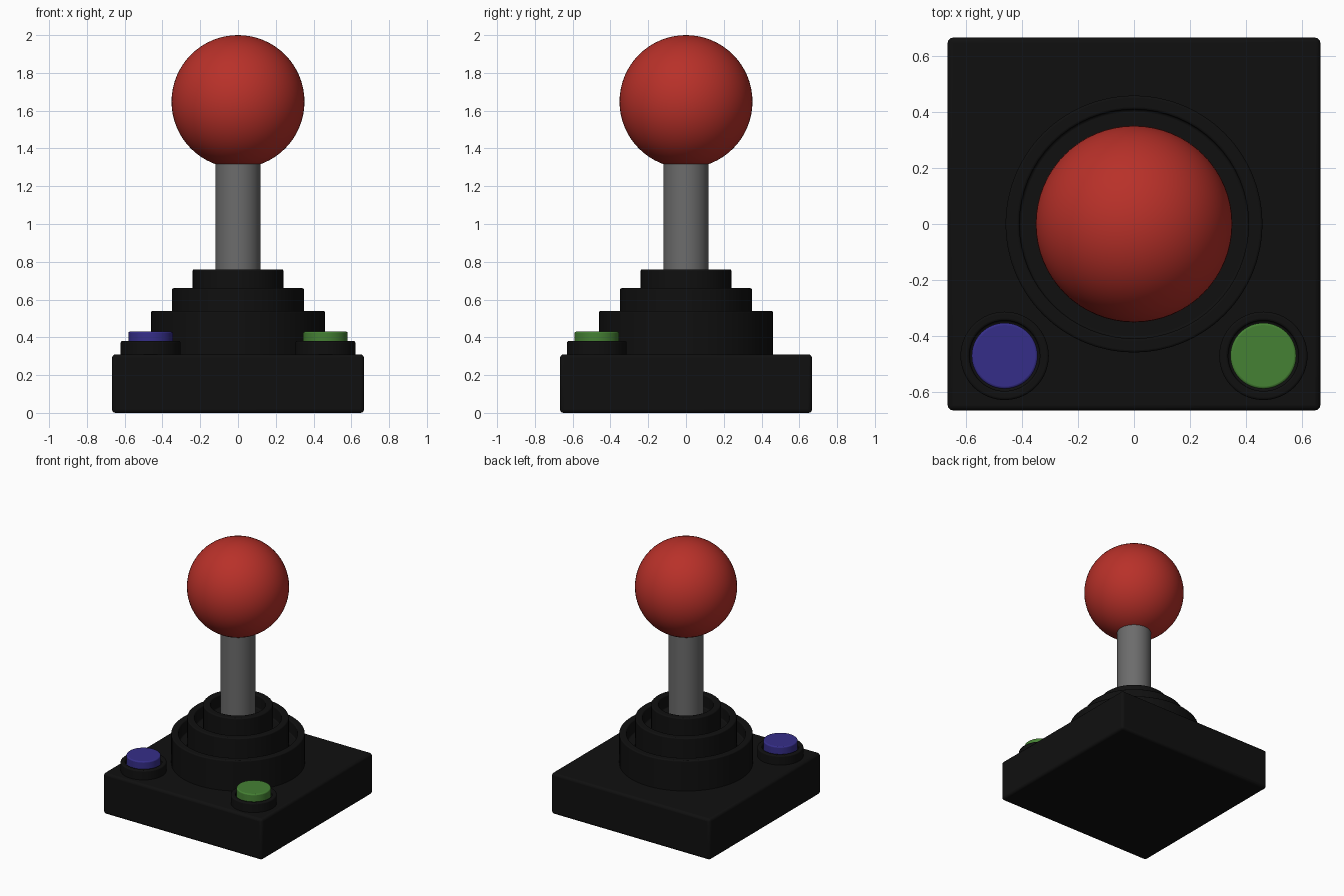
import bpy, math

if "Cube" in bpy.data.objects:
    bpy.data.objects.remove(bpy.data.objects["Cube"])


def material(name, rgb):
    m = bpy.data.materials.new(name)
    m.diffuse_color = (*rgb, 1)
    m.use_nodes = True
    m.node_tree.nodes["Principled BSDF"].inputs["Base Color"].default_value = m.diffuse_color
    return m


BLACK = material("black", (0.005, 0.005, 0.005))
RED = material("red", (0.48, 0.03, 0.022))
GREEN = material("green", (0.06, 0.22, 0.034))
BLUE = material("blue", (0.036, 0.027, 0.25))
STEEL = material("steel", (0.15, 0.15, 0.15))


def finish(name, mat, bevel=0.0):
    ob = bpy.context.object
    ob.name = name
    ob.data.materials.append(mat)
    if bevel:
        mod = ob.modifiers.new("bevel", 'BEVEL')
        mod.width, mod.segments = bevel, 3
        mod.limit_method = 'ANGLE'
        mod.angle_limit = math.radians(40)
    bpy.ops.object.shade_smooth_by_angle(angle=math.radians(35))
    return ob


def cylinder(name, mat, r, z0, z1, x=0, y=0, bevel=0.0):
    bpy.ops.mesh.primitive_cylinder_add(
        vertices=64, radius=r, depth=z1 - z0, location=(x, y, (z0 + z1) / 2))
    return finish(name, mat, bevel)


def cup(name, mat, r, rim, z0, floor, z1, x=0, y=0, n=64, bevel=0.008):
    """Round tier with a raised rim and a recessed floor."""
    profile = [(r, z0), (r, z1), (rim, z1), (rim, floor)]
    verts = [(a * math.cos(2 * math.pi * i / n), a * math.sin(2 * math.pi * i / n), z)
             for a, z in profile for i in range(n)]
    faces = [(k * n + i, k * n + (i + 1) % n, (k + 1) * n + (i + 1) % n, (k + 1) * n + i)
             for k in range(3) for i in range(n)]
    faces.append(tuple(range(3 * n, 4 * n)))
    faces.append(tuple(reversed(range(n))))
    me = bpy.data.meshes.new(name)
    me.from_pydata(verts, [], faces)
    ob = bpy.data.objects.new(name, me)
    ob.location = (x, y, 0)
    bpy.context.collection.objects.link(ob)
    bpy.ops.object.select_all(action='DESELECT')
    ob.select_set(True)
    bpy.context.view_layer.objects.active = ob
    return finish(name, mat, bevel)


# Square base block
bpy.ops.mesh.primitive_cube_add(size=1, location=(0, 0, 0.155))
bpy.context.object.scale = (1.334, 1.334, 0.31)
bpy.ops.object.transform_apply(location=False, rotation=False, scale=True)
finish("base", BLACK, 0.018)

# Stepped boot around the stick
cup("boot_lower", BLACK, 0.46, 0.41, 0.30, 0.44, 0.54)
cup("boot_middle", BLACK, 0.35, 0.30, 0.43, 0.56, 0.66)
cup("boot_upper", BLACK, 0.24, 0.19, 0.55, 0.66, 0.76)

# Stick and ball grip
cylinder("stick", STEEL, 0.12, 0.65, 1.36)
bpy.ops.mesh.primitive_uv_sphere_add(segments=64, ring_count=32, radius=0.352,
                                     location=(0, 0, 1.648))
finish("ball_grip", RED)

# Two push buttons in collars at the front corners
for side, x, mat in (("left", -0.463, BLUE), ("right", 0.463, GREEN)):
    cup(side + "_button_collar", BLACK, 0.158, 0.126, 0.30, 0.345, 0.38, x, -0.472)
    cylinder(side + "_button", mat, 0.118, 0.34, 0.43, x, -0.472, 0.008)
